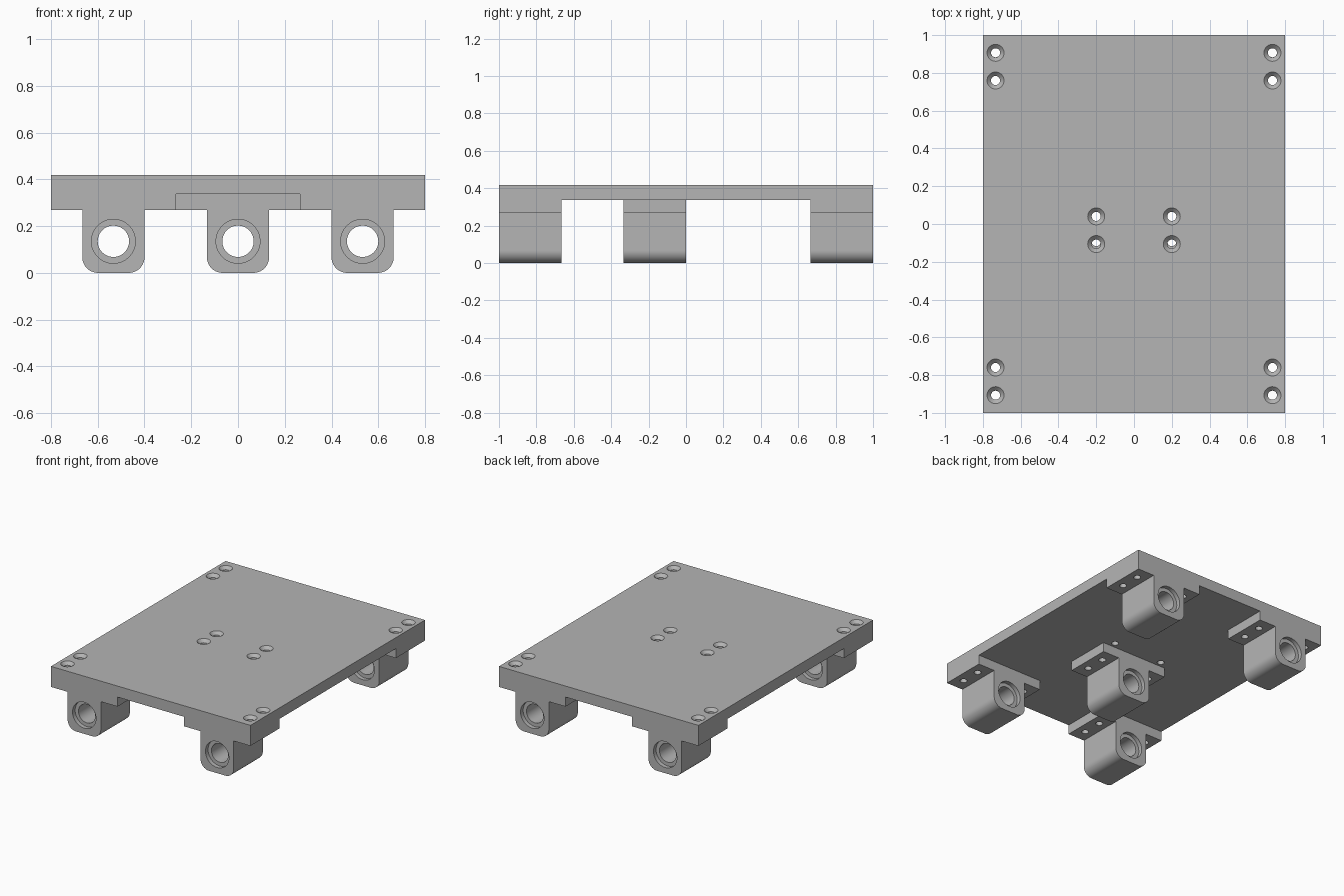
import bpy
import bmesh
from math import sin, cos, pi
from mathutils import Matrix

cube = bpy.data.objects.get("Cube")
if cube:
    bpy.data.objects.remove(cube, do_unlink=True)

PLATE_BOTTOM, TOP = 0.338, 0.418     # plate levels
FLANGE = 0.269                       # underside of bracket flanges
DEPTH = 1 / 3                        # bracket length along y
HOLE_X, HOLE_Y = 0.2, 0.0733         # screw pattern of a bracket
HOLE_R, SINK_R = 0.024, 0.045

grey = bpy.data.materials.new("light_grey")
grey.use_nodes = True
colour = (0.46, 0.46, 0.46, 1)
grey.diffuse_color = colour
grey.node_tree.nodes["Principled BSDF"].inputs["Base Color"].default_value = colour


def make_object(name, bm):
    bmesh.ops.recalc_face_normals(bm, faces=bm.faces[:])
    mesh = bpy.data.meshes.new(name)
    bm.to_mesh(mesh)
    bm.free()
    mesh.materials.append(grey)
    obj = bpy.data.objects.new(name, mesh)
    bpy.context.collection.objects.link(obj)
    return obj


def lathe(bm, profile, matrix, n=40):
    """Closed solid of (radius, height) rings around the local z axis."""
    rings = []
    for r, z in profile:
        rings.append([bm.verts.new(matrix @ Matrix.Translation(
            (r * cos(2 * pi * i / n), r * sin(2 * pi * i / n), z)).translation)
            for i in range(n)])
    for a, b in zip(rings, rings[1:]):
        for i in range(n):
            j = (i + 1) % n
            bm.faces.new((a[i], a[j], b[j], b[i]))
    bm.faces.new(rings[0])
    bm.faces.new(rings[-1])


def select_only(obj):
    bpy.ops.object.select_all(action="DESELECT")
    obj.select_set(True)
    bpy.context.view_layer.objects.active = obj


def cut(obj, cutter_bm):
    """Subtract the cutter and shade the curved faces smooth."""
    cutter = make_object("cutter", cutter_bm)
    cutter.hide_render = True
    mod = obj.modifiers.new("holes", "BOOLEAN")
    mod.operation, mod.solver, mod.object = "DIFFERENCE", "EXACT", cutter
    select_only(obj)
    bpy.ops.object.modifier_apply(modifier=mod.name)
    bpy.data.objects.remove(cutter, do_unlink=True)
    bpy.ops.object.shade_smooth_by_angle(angle=pi / 6)


def add_weighted_normals(obj):
    mod = obj.modifiers.new("flat_normals", "WEIGHTED_NORMAL")
    mod.keep_sharp = True


# Top plate with countersunk screw holes
bm = bmesh.new()
bmesh.ops.create_cube(bm, size=1, matrix=Matrix.Translation((0, 0, (PLATE_BOTTOM + TOP) / 2))
                      @ Matrix.Diagonal((1.6, 2, TOP - PLATE_BOTTOM, 1)))
plate = make_object("top_plate", bm)

sink = SINK_R - HOLE_R
countersink = [(HOLE_R, PLATE_BOTTOM - 0.05), (HOLE_R, TOP - sink), (SINK_R + 0.02, TOP + 0.02)]
cutters = bmesh.new()
for sx in (-1, 1):
    for row, x in ((-0.833, 0.733), (-0.033, HOLE_X), (0.833, 0.733)):
        for sy in (-1, 1):
            lathe(cutters, countersink, Matrix.Translation((sx * x, row + sy * HOLE_Y, 0)))
cut(plate, cutters)
add_weighted_normals(plate)

# Bearing bracket: T profile with rounded foot, extruded along y
WING, HALF, ROUND, STEPS = 0.267, 0.133, 0.067, 10
right = [(WING, PLATE_BOTTOM), (WING, FLANGE), (HALF, FLANGE)]
for i in range(STEPS + 1):
    a = pi / 2 * i / STEPS
    right.append((HALF - ROUND + ROUND * cos(a), ROUND - ROUND * sin(a)))
outline = right + [(-x, z) for x, z in reversed(right)]
bm = bmesh.new()
face = bm.faces.new([bm.verts.new((x, -DEPTH / 2, z)) for x, z in outline])
extruded = bmesh.ops.extrude_face_region(bm, geom=[face])
bmesh.ops.translate(bm, vec=(0, DEPTH, 0),
                    verts=[v for v in extruded["geom"] if isinstance(v, bmesh.types.BMVert)])
bracket = make_object("bearing_bracket_centre", bm)

# Stepped bore along y and four screw holes through the flanges
BORE, RECESS, STEP = 0.067, 0.094, DEPTH / 2 - 0.03
end = DEPTH / 2 + 0.05
cutters = bmesh.new()
lathe(cutters, [(RECESS, -end), (RECESS, -STEP), (BORE, -STEP),
                (BORE, STEP), (RECESS, STEP), (RECESS, end)],
      Matrix.Translation((0, 0, 0.135)) @ Matrix.Rotation(pi / 2, 4, "X"), 64)
for sx in (-1, 1):
    for sy in (-1, 1):
        lathe(cutters, [(HOLE_R, FLANGE - 0.05), (HOLE_R, PLATE_BOTTOM + 0.05)],
              Matrix.Translation((sx * HOLE_X, sy * HOLE_Y, 0)))
cut(bracket, cutters)
add_weighted_normals(bracket)
bracket.location = (0, -DEPTH / 2, 0)

# Four corner brackets share the same mesh
for sx, side in ((-1, "right"), (1, "left")):
    for sy, end_name in ((-1, "front"), (1, "back")):
        corner = bracket.copy()
        corner.name = f"bearing_bracket_{end_name}_{side}"
        corner.location = (sx * 0.533, sy * (1 - DEPTH / 2), 0)
        bpy.context.collection.objects.link(corner)
